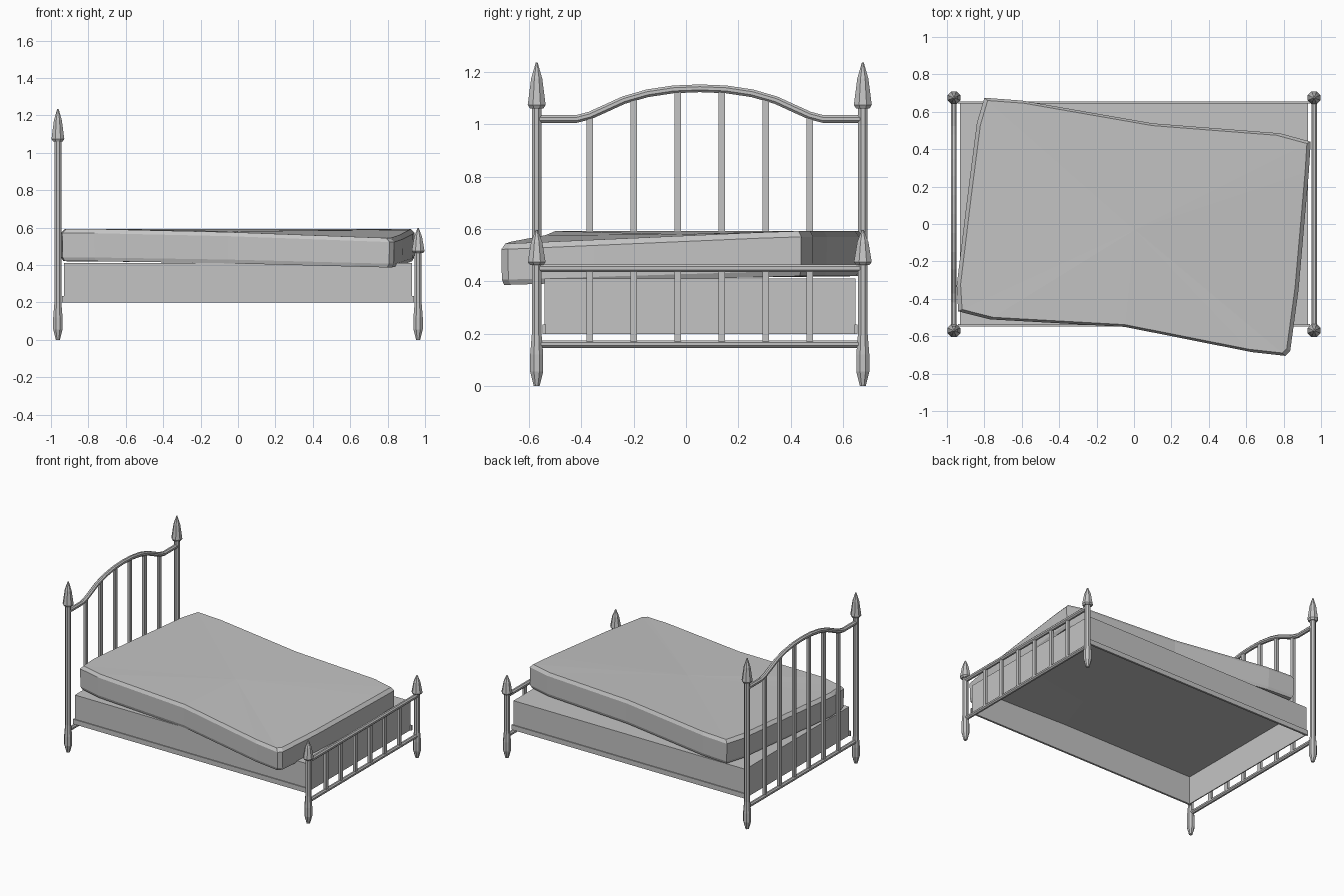
import bpy
import bmesh
import math
from mathutils import Vector

if "Cube" in bpy.data.objects:
    bpy.data.objects.remove(bpy.data.objects["Cube"])

# Single metal-and-linen grey
GREY = (0.55, 0.55, 0.55, 1)
grey = bpy.data.materials.new("plain_grey")
grey.use_nodes = True
grey.diffuse_color = GREY
grey.node_tree.nodes["Principled BSDF"].inputs["Base Color"].default_value = GREY

POST_X = 0.963
FRONT_Y, BACK_Y = -0.57, 0.675
MID_Y = (FRONT_Y + BACK_Y) / 2


def finish(name, bm):
    bmesh.ops.recalc_face_normals(bm, faces=bm.faces)
    mesh = bpy.data.meshes.new(name)
    bm.to_mesh(mesh)
    bm.free()
    mesh.materials.append(grey)
    obj = bpy.data.objects.new(name, mesh)
    bpy.context.collection.objects.link(obj)
    return obj


def loft(name, rings):
    """Skin matching closed rings and cap both ends with a fan."""
    bm = bmesh.new()
    loops = [[bm.verts.new(p) for p in ring] for ring in rings]
    n = len(loops[0])
    for a, b in zip(loops, loops[1:]):
        for i in range(n):
            j = (i + 1) % n
            bm.faces.new((a[i], a[j], b[j], b[i]))
    for loop in (loops[0], loops[-1]):
        hub = bm.verts.new(sum((v.co for v in loop), Vector()) / n)
        for i in range(n):
            bm.faces.new((loop[i], loop[(i + 1) % n], hub))
    return finish(name, bm)


def box(name, lo, hi, open_bottom=False):
    bm = bmesh.new()
    bmesh.ops.create_cube(bm, size=1)
    for v in bm.verts:
        v.co = [lo[k] + (v.co[k] + 0.5) * (hi[k] - lo[k]) for k in range(3)]
    if open_bottom:
        low = [f for f in bm.faces if f.normal.z < -0.5]
        bmesh.ops.delete(bm, geom=low, context='FACES_ONLY')
    return finish(name, bm)


def rail(name, points, radius):
    """Eight-sided tube along a path in the y-z plane."""
    pts = [Vector(p) for p in points]
    rings = []
    for i, p in enumerate(pts):
        d = (pts[min(i + 1, len(pts) - 1)] - pts[max(i - 1, 0)]).normalized()
        up = Vector((1, 0, 0)).cross(d)
        ring = []
        for k in range(8):
            a = math.tau * (k + 0.5) / 8
            ring.append(p + radius * (math.cos(a) * Vector((1, 0, 0)) + math.sin(a) * up))
        rings.append(ring)
    return loft(name, rings)


# Corner posts with pointed feet and spear finials
def post(name, x, y, height, base):
    f = height - base
    profile = [(0.012, 0), (0.027, 0.055), (0.027, 0.12), (0.02, 0.2),
               (0.02, base), (0.028, base), (0.037, base + 0.08 * f),
               (0.023, base + 0.65 * f), (0.004, height)]
    loft(name, [[(x + r * math.cos(math.tau * (k + 0.5) / 8),
                  y + r * math.sin(math.tau * (k + 0.5) / 8), z)
                 for k in range(8)] for r, z in profile])


for side, y in (("right", FRONT_Y), ("left", BACK_Y)):
    post("head_post_" + side, -POST_X, y, 1.235, 1.06)
    post("foot_post_" + side, POST_X, y, 0.597, 0.463)

# Headboard and footboard rails
half_arch = [(0.62, 1.02), (0.47, 1.02), (0.42, 1.033), (0.36, 1.06),
             (0.29, 1.092), (0.2, 1.118), (0.1, 1.133)]
arch = ([(MID_Y - d, z) for d, z in half_arch] + [(MID_Y, 1.137)]
        + [(MID_Y + d, z) for d, z in reversed(half_arch)])
rail("head_top_rail", [(-POST_X, y, z) for y, z in arch], 0.016)
for name, x, z, r in (("head_low_rail", -POST_X, 0.16, 0.015),
                      ("foot_low_rail", POST_X, 0.16, 0.015),
                      ("foot_top_rail", POST_X, 0.45, 0.016)):
    rail(name, [(x, FRONT_Y, z), (x, BACK_Y, z)], r)


def arch_height(y):
    for (y0, z0), (y1, z1) in zip(arch, arch[1:]):
        if y0 <= y <= y1:
            return z0 + (z1 - z0) * (y - y0) / (y1 - y0)


# Upright bars
for i in range(6):
    y = MID_Y + (i - 2.5) * 0.168
    for end, x, top in (("head", -POST_X, arch_height(y)), ("foot", POST_X, 0.45)):
        box(f"{end}_bar_{i + 1}", (x - 0.009, y - 0.013, 0.16), (x + 0.009, y + 0.013, top))

# Hollow bed base, open underneath, with a slim lower band
base = box("bed_base", (-0.93, -0.54, 0.2), (0.93, 0.648, 0.41), open_bottom=True)
wall = base.modifiers.new("wall", 'SOLIDIFY')
wall.thickness = 0.01
for name, lo, hi in (("front_band", (-0.94, -0.547, 0.2), (0.94, -0.535, 0.235)),
                     ("back_band", (-0.94, 0.643, 0.2), (0.94, 0.655, 0.235))):
    box(name, lo, hi)

# Skewed mattress with a sagging corner
outline = [(-0.8, 0.675), (-0.6, 0.66), (0.1, 0.538), (0.78, 0.485),
           (0.945, 0.44), (0.935, 0.28), (0.88, -0.35), (0.835, -0.68),
           (0.81, -0.705), (0.63, -0.685), (-0.05, -0.55), (-0.77, -0.51),
           (-0.94, -0.467), (-0.948, -0.33), (-0.89, 0.15), (-0.84, 0.54)]


def sag(x, y):
    u = min(max((x + 0.6) / 1.42, 0), 1)
    v = min(max((0.4 - y) / 1.1, 0), 1)
    return 0.048 * u * v


def mattress_ring(scale, z, droop):
    return [(x * scale, y * scale, z - droop * sag(x, y)) for x, y in outline]


loft("mattress", [mattress_ring(0.985, 0.42, 0.7), mattress_ring(0.997, 0.44, 0.7),
                  mattress_ring(1, 0.57, 1), mattress_ring(0.978, 0.592, 1)])
